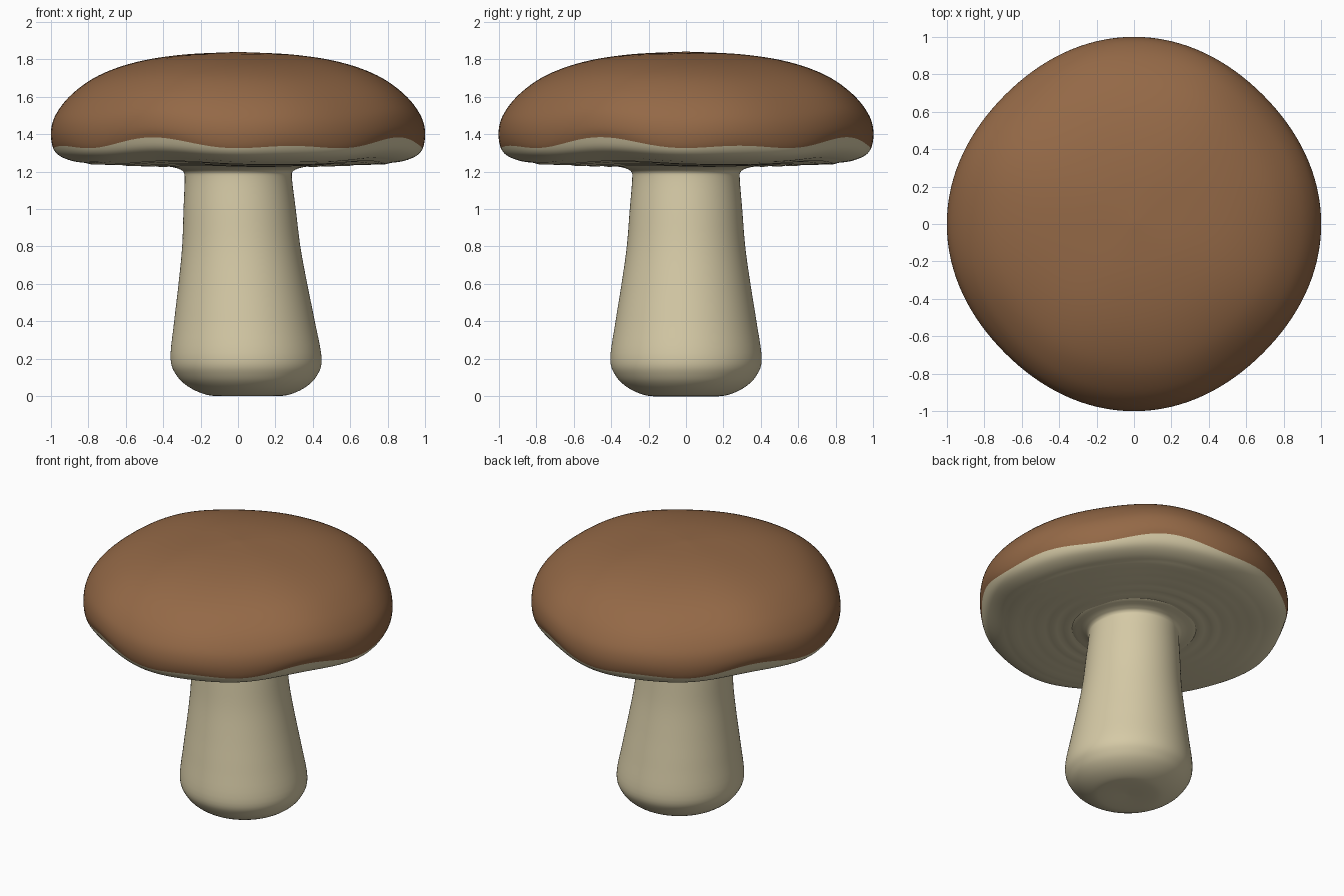
import bpy, bmesh, math

if "Cube" in bpy.data.objects:
    bpy.data.objects.remove(bpy.data.objects["Cube"])

SEG = 128


def material(name, rgb):
    m = bpy.data.materials.new(name)
    m.diffuse_color = (*rgb, 1)
    m.use_nodes = True
    m.node_tree.nodes["Principled BSDF"].inputs["Base Color"].default_value = m.diffuse_color
    return m


BROWN = material("cap brown", (0.295, 0.140, 0.062))
CREAM = material("stem cream", (0.665, 0.587, 0.380))


def spline(pts, steps):
    """Catmull-Rom curve through the profile points."""
    out = []
    p = [pts[0]] + pts + [pts[-1]]
    for i in range(1, len(p) - 2):
        a, b, c, d = p[i - 1:i + 3]
        for k in range(steps):
            t = k / steps
            out.append(tuple(0.5 * (2 * b[j] + (c[j] - a[j]) * t
                       + (2 * a[j] - 5 * b[j] + 4 * c[j] - d[j]) * t * t
                       + (3 * b[j] - a[j] - 3 * c[j] + d[j]) * t ** 3) for j in (0, 1)))
    return out + [pts[-1]]


def lathe(name, profile, shape, mats, mat_rule):
    """Sweep a profile round z; shape(r, z, angle) gives each point."""
    bm = bmesh.new()
    rings = []
    for r, z in profile:
        if r < 1e-5:
            rings.append([bm.verts.new(shape(0, z, 0))] * SEG)
        else:
            rings.append([bm.verts.new(shape(r, z, 2 * math.pi * i / SEG)) for i in range(SEG)])
    for k in range(len(rings) - 1):
        for i in range(SEG):
            j = (i + 1) % SEG
            quad = [rings[k][i], rings[k][j], rings[k + 1][j], rings[k + 1][i]]
            f = bm.faces.new(list(dict.fromkeys(quad)))
            f.smooth = True
            f.material_index = mat_rule(k)
    bmesh.ops.recalc_face_normals(bm, faces=bm.faces)
    me = bpy.data.meshes.new(name)
    bm.to_mesh(me)
    bm.free()
    for m in mats:
        me.materials.append(m)
    ob = bpy.data.objects.new(name, me)
    bpy.context.collection.objects.link(ob)
    return ob


# Cap: brown dome, cream underside, gently wavy rim
dome = [(0, 1.84), (0.3, 1.825), (0.55, 1.785), (0.75, 1.715), (0.89, 1.62),
        (0.972, 1.52), (1.0, 1.43), (0.988, 1.345)]
under = [(0.94, 1.287), (0.82, 1.252), (0.6, 1.238), (0.45, 1.232), (0.33, 1.228),
         (0.2, 1.228), (0, 1.228)]
STEPS = 6
edge = (len(dome) - 1) * STEPS


def cap_shape(r, z, a):
    lobes = 0.988 + 0.0125 * math.cos(4 * a) - 0.0005 * math.cos(8 * a)
    s = r * (1 + (lobes - 1) * r)
    c4 = math.cos(4 * a + math.radians(112))
    c8 = math.cos(8 * a + math.radians(224))
    border = math.exp(-((z - 1.345) / 0.04) ** 2) * r ** 8
    z += 0.016 * r * r * c4 + 0.009 * r ** 6 * c8 + border * 0.008 * (c4 + c8)
    if z < 1.31 and 0.35 < r < 0.85:      # faint rings underneath
        z += 0.003 * math.sin(r * 70)
    return (s * math.cos(a), s * math.sin(a), z)


lathe("cap", spline(dome + under, STEPS), cap_shape, [BROWN, CREAM],
      lambda k: 0 if k < edge else 1)

# Stem: swollen foot leaning to +x, flared where it meets the cap
stem = [(0, 0.005), (0.15, 0.0), (0.23, 0.01), (0.315, 0.05), (0.375, 0.11), (0.404, 0.2),
        (0.376, 0.4), (0.344, 0.6), (0.316, 0.8), (0.3, 1.0), (0.287, 1.16),
        (0.293, 1.2), (0.325, 1.218), (0.38, 1.24), (0.0, 1.26)]


def stem_shape(r, z, a):
    lean = 0.052 * max(0, 1 - z / 1.2)
    return (r * math.cos(a) + lean, r * math.sin(a), max(z, 0))


lathe("stem", spline(stem, 5), stem_shape, [CREAM], lambda k: 0)
